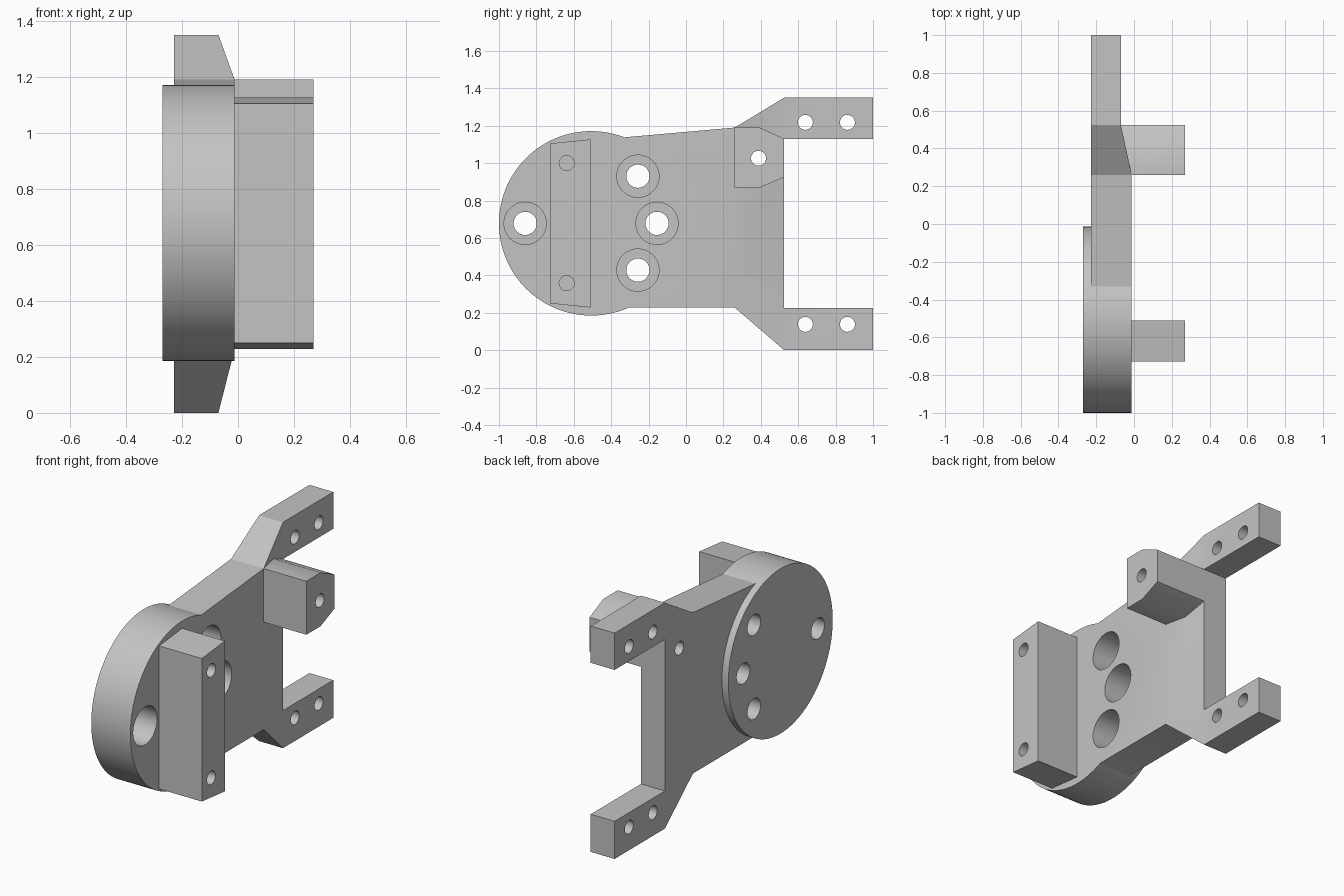
import bpy, bmesh, math

if "Cube" in bpy.data.objects:
    bpy.data.objects.remove(bpy.data.objects["Cube"])

grey = bpy.data.materials.new("plain_grey")
grey.diffuse_color = (0.55, 0.55, 0.55, 1)
grey.use_nodes = True
grey.node_tree.nodes["Principled BSDF"].inputs["Base Color"].default_value = grey.diffuse_color


def prism(name, pts, lo, hi, axis="x"):
    """Extrude a closed profile: (y, z) points along x, or (x, y) points along z."""
    place = (lambda p, a: (a, p[0], p[1])) if axis == "x" else (lambda p, a: (p[0], p[1], a))
    bm = bmesh.new()
    bottom = [bm.verts.new(place(p, lo)) for p in pts]
    top = [bm.verts.new(place(p, hi)) for p in pts]
    bm.faces.new(bottom)
    bm.faces.new(top)
    n = len(pts)
    for i in range(n):
        j = (i + 1) % n
        bm.faces.new((bottom[i], bottom[j], top[j], top[i]))
    bmesh.ops.recalc_face_normals(bm, faces=bm.faces[:])
    mesh = bpy.data.meshes.new(name)
    bm.to_mesh(mesh)
    bm.free()
    mesh.materials.append(grey)
    ob = bpy.data.objects.new(name, mesh)
    bpy.context.collection.objects.link(ob)
    return ob


def cylinder(name, y, z, r, lo, hi, sides=48):
    ring = [(y + r * math.cos(2 * math.pi * i / sides),
             z + r * math.sin(2 * math.pi * i / sides)) for i in range(sides)]
    return prism(name, ring, lo, hi)


def combine(target, other, operation):
    """Apply a boolean to target and remove the other object."""
    mod = target.modifiers.new("boolean", "BOOLEAN")
    mod.operation = operation
    mod.solver = "EXACT"
    mod.object = other
    bpy.context.view_layer.objects.active = target
    bpy.ops.object.modifier_apply(modifier=mod.name)
    bpy.data.objects.remove(other)


BACK, FACE, ARM_FACE, END = -0.228, -0.012, -0.07, 0.27

# Plate with two forked arms
bracket = prism("bracket", [
    (-0.5, 0.228), (0.26, 0.228), (0.525, 0.0), (1.0, 0.0), (1.0, 0.225),
    (0.525, 0.225), (0.525, 1.13), (1.0, 1.13), (1.0, 1.35), (0.525, 1.35),
    (0.26, 1.19), (-0.33, 1.138), (-0.5, 1.123)], BACK, FACE)

# Thin the plate towards the arms
combine(bracket, prism("taper_cutter", [
    (FACE, 0.26), (ARM_FACE, 0.525), (ARM_FACE, 1.2), (0.2, 1.2), (0.2, 0.26)],
    -0.2, 1.6, "z"), "DIFFERENCE")

# Round hub, upright bar and chamfered lug
combine(bracket, cylinder("hub", -0.507, 0.678, 0.493, -0.27, FACE, 128), "UNION")
combine(bracket, prism("upright_bar", [
    (-0.727, 0.25), (-0.51, 0.228), (-0.51, 1.127), (-0.727, 1.105)],
    -0.05, END), "UNION")
combine(bracket, prism("lug", [
    (0.26, 0.87), (0.395, 0.87), (0.525, 0.925), (0.525, 1.13),
    (0.395, 1.19), (0.26, 1.19)], -0.15, END), "UNION")

# Counterbored hub holes
for y, z in [(-0.86, 0.678), (-0.155, 0.678), (-0.257, 0.93), (-0.257, 0.428)]:
    combine(bracket, cylinder("counterbore", y, z, 0.113, -0.19, 0.1), "DIFFERENCE")
    combine(bracket, cylinder("bolt_hole", y, z, 0.062, -0.4, 0.1), "DIFFERENCE")

# Through holes in the arms and the lug
for y, z in [(0.638, 1.218), (0.863, 1.218), (0.638, 0.138), (0.863, 0.138), (0.388, 1.026)]:
    combine(bracket, cylinder("small_hole", y, z, 0.04, -0.4, 0.4, 32), "DIFFERENCE")

# Blind holes in the bar
for z in (0.358, 1.0):
    combine(bracket, cylinder("blind_hole", -0.638, z, 0.04, 0.07, 0.4, 32), "DIFFERENCE")

bpy.ops.object.select_all(action="DESELECT")
bracket.select_set(True)
bpy.context.view_layer.objects.active = bracket
bpy.ops.object.shade_smooth_by_angle(angle=math.radians(25))
